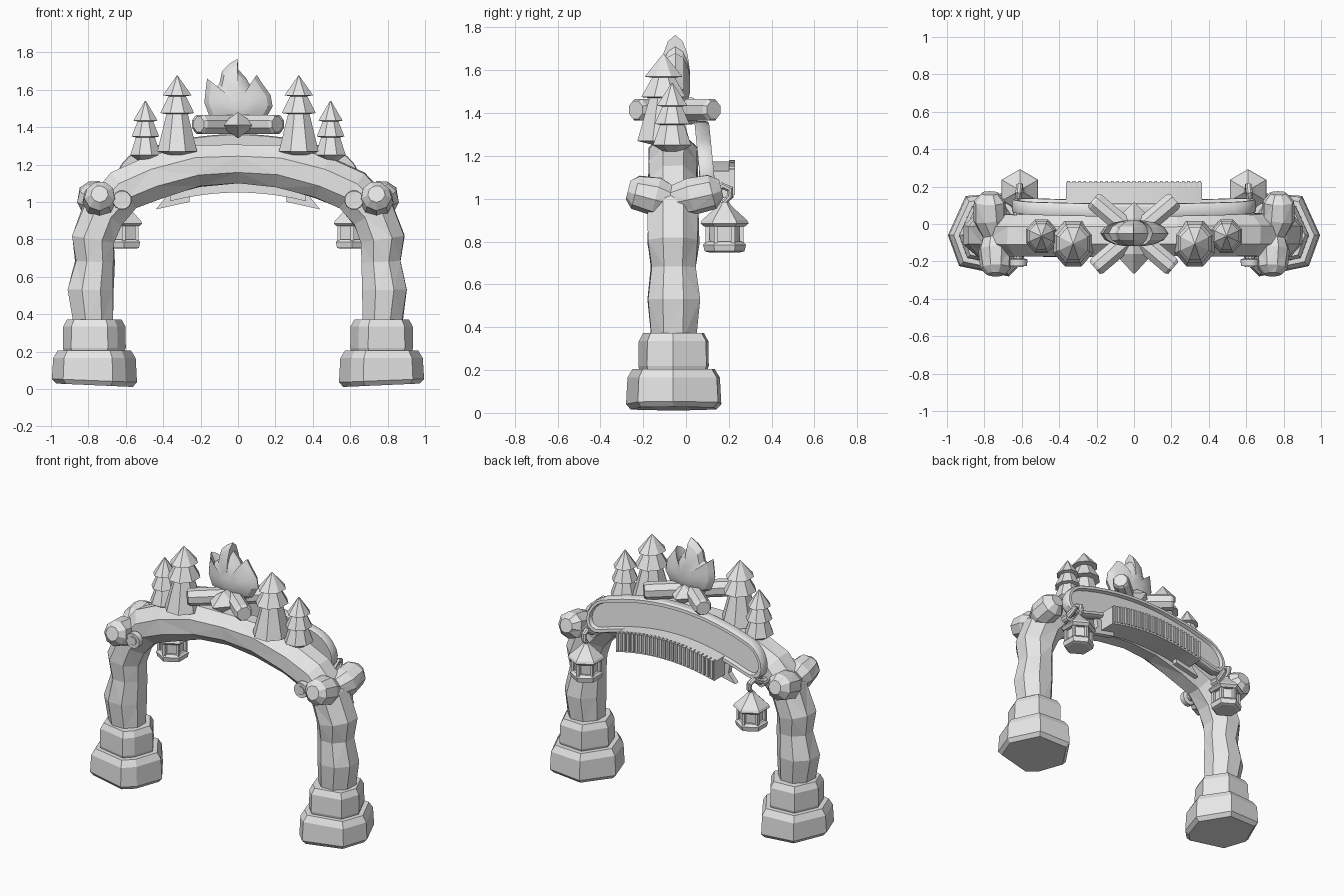
import bpy, bmesh, math, random
from mathutils import Vector

if "Cube" in bpy.data.objects:
    bpy.data.objects.remove(bpy.data.objects["Cube"])

random.seed(4)
stone = bpy.data.materials.new("plain_grey")
stone.diffuse_color = (0.8, 0.8, 0.8, 1)
stone.use_nodes = True
stone.node_tree.nodes["Principled BSDF"].inputs["Base Color"].default_value = stone.diffuse_color
CY = -0.06  # depth of the arch centreline


def loft(name, ring_sets, mirror=False, tri=False, smooth=None):
    """Skin one or more lists of equal-length rings, closed with end caps."""
    bm = bmesh.new()
    for rings in ring_sets:
        vs = [[bm.verts.new(p) for p in r] for r in rings]
        n = len(vs[0])
        for a, b in zip(vs, vs[1:]):
            for i in range(n):
                j = (i + 1) % n
                bm.faces.new((a[i], a[j], b[j], b[i]))
        bm.faces.new(vs[0][::-1])
        bm.faces.new(vs[-1])
    bmesh.ops.recalc_face_normals(bm, faces=bm.faces)
    if tri:
        bmesh.ops.triangulate(bm, faces=[f for f in bm.faces if len(f.verts) == 4])
    me = bpy.data.meshes.new(name)
    bm.to_mesh(me)
    bm.free()
    me.materials.append(stone)
    ob = bpy.data.objects.new(name, me)
    bpy.context.collection.objects.link(ob)
    if mirror:
        ob.modifiers.new("mirror", 'MIRROR').use_mirror_merge = False
    if smooth:
        bpy.context.view_layer.objects.active = ob
        ob.select_set(True)
        bpy.ops.object.shade_smooth_by_angle(angle=math.radians(smooth))
        ob.select_set(False)
    return ob


def lathe(cx, cy, profile, n=8, sy=1.0, off=0.5):
    """Rings about a vertical axis from (radius, z) pairs."""
    return [[(cx + r * math.cos((i + off) * math.tau / n),
              cy + sy * r * math.sin((i + off) * math.tau / n), z)
             for i in range(n)] for r, z in profile]


def tube(path, radii, n=8, side=None, jitter=0.0):
    """Rings around a 3D path."""
    path = [Vector(p) for p in path]
    out = []
    for k, p in enumerate(path):
        t = (path[min(k + 1, len(path) - 1)] - path[max(k - 1, 0)]).normalized()
        ref = Vector(side) if side else Vector((0, 0, 1))
        u = (ref - t * ref.dot(t)).normalized()
        v = t.cross(u)
        ring = []
        for i in range(n):
            a = (i + 0.5) * math.tau / n
            r = radii[k] * (1 + random.uniform(-jitter, jitter))
            ring.append(p + u * r * math.cos(a) + v * r * math.sin(a))
        out.append(ring)
    return out


def prism(pts, y0, y1):
    return [[(x, y, z) for x, z in pts] for y in (y0, y1)]


# Stepped foundation stones
foot = [(.995, -.06), (.9, .15), (.67, .165), (.54, -.03), (.6, -.21), (.67, -.28), (.935, -.225)]


def foot_rings(levels):
    return [[(.77 + (x - .77) * s, CY + (y - CY) * s, z + (x - .77) * tilt)
             for x, y in foot] for s, z, tilt in levels]


loft("lower_foundation", [foot_rings([(.9, .02, .04), (1, .045, .04), (.97, .165, 0), (.86, .205, 0)])], True)
loft("upper_foundation", [foot_rings([(.7, .19, 0), (.74, .22, 0), (.73, .335, 0), (.64, .372, 0)])], True)

# Faceted trunk arch, one half path reflected into the whole
half = [(.77, .35, .108), (.785, .53, .125), (.765, .68, .105), (.775, .8, .122), (.72, .94, .118),
        (.61, 1.06, .118), (.45, 1.13, .118), (.22, 1.19, .115), (0, 1.2, .108)]
full = half + [(-x, z, r) for x, z, r in half[-2::-1]]
loft("arch", [tube([(x, CY, z) for x, z, r in full], [r * 1.05 for x, z, r in full],
                   8, (0, 1, 0), .05)], tri=True)

# Branch stubs lying across the shoulders
stub = [(-.27, .045), (-.235, .08), (-.14, .092), (-.06, .075), (.03, .09), (.12, .085), (.165, .045)]
loft("shoulder_branch", [tube([(.75 + (.02 if y > CY else -.01), y, .99 + .25 * abs(y - CY)) for y, r in stub],
                              [r for y, r in stub], 9, None, .05)], True, True)

# Lantern pegs with collars and hooks
collar = tube([(.62, y, 1.01) for y in (-.22, -.225, -.19, -.185)], [.035, .05, .052, .04], 12)
peg = tube([(.62, -.23, 1.01), (.62, .1, 1.01)], [.028, .026], 10)
hook = tube([(.62, .06, 1.01), (.62, .12, 1.03), (.617, .17, 1.06), (.612, .205, 1.045),
             (.608, .205, 1.01), (.605, .18, .985), (.605, .18, .95)], [.022, .02, .018, .018, .016, .014, .014],
            8, (1, 0, 0))
loft("lantern_peg", [collar, peg, hook], True, smooth=35)

# Hanging lanterns
LX, LY = .61, .18
loft("lantern_roof", [lathe(LX, LY, [(.095, .87), (.113, .885), (.105, .9), (.05, .95), (.03, .97), (.02, .985)], 6)], True)
loft("lantern_glass", [lathe(LX, LY, [(.068, .78), (.072, .88)], 6)], True)
loft("lantern_posts", [lathe(LX + .08 * math.cos(a), LY + .08 * math.sin(a), [(.013, .78), (.013, .885)], 4)
                       for a in [(i + .5) * math.tau / 6 for i in range(6)]], True)
loft("lantern_base", [lathe(LX, LY, [(.075, .75), (.093, .755), (.1, .785), (.085, .8)], 6)], True)

# Layered fir trees
big = [(.003, 1.675), (.083, 1.57), (.05, 1.565), (.098, 1.475), (.062, 1.47), (.115, 1.27), (.04, 1.25)]
small = [(.003, 1.54), (.07, 1.435), (.045, 1.43), (.08, 1.35), (.055, 1.345), (.088, 1.25), (.04, 1.22)]
loft("large_tree", [lathe(.325, -.105, big, 8, 1.15)], True)
loft("small_tree", [lathe(.495, -.065, small, 8, 1.1)], True)

# Crossed campfire logs and the wedge-ended middle log
logs = []
for s in (-1, 1):
    a, b = Vector((-.21 * s, -.235, 1.415)), Vector((.22 * s, .13, 1.415))
    logs.append(tube([a, a.lerp(b, .03), a.lerp(b, .97), b], [.045, .055, .055, .045], 8))
loft("crossed_logs", logs)
loft("middle_log", [[(w * math.cos(i * math.pi / 2) * .1, y, 1.41 + w * math.sin(i * math.pi / 2) * .07)
                     for i in range(4)] for y, w in [(-.265, .05), (-.16, 1), (.03, .9), (.115, .05)]] and
     [[[(w * math.cos(i * math.pi / 2) * .1, y, 1.41 + w * math.sin(i * math.pi / 2) * .07)
        for i in range(4)] for y, w in [(-.265, .05), (-.16, 1), (.03, .9), (.115, .05)]]])

# Flame with puffed front and back
flame = [(-.175, 1.58), (-.165, 1.66), (-.135, 1.60), (-.1, 1.63), (-.085, 1.70), (-.045, 1.74), (-.002, 1.765),
         (0, 1.71), (.045, 1.66), (.075, 1.605), (.1, 1.68), (.125, 1.64), (.175, 1.57), (.185, 1.51),
         (.145, 1.44), (.065, 1.405), (-.055, 1.405), (-.15, 1.45), (-.18, 1.53)]
layers = [(.3, -.068), (.6, -.058), (.87, -.035), (1, 0), (.87, .035), (.6, .058), (.3, .068)]
loft("flame", [[[(x * s, -.05 + d, 1.53 + (z - 1.53) * s) for x, z in flame] for s, d in layers]], tri=True, smooth=30)


# Curved sign board with raised rim and sunken panel
def bent_oval(w, y, length=.54, n=14):
    pts = [(-length + 2 * length * i / n, w) for i in range(n + 1)]
    pts += [(length + w * math.sin(a), w * math.cos(a)) for a in [math.pi * i / 8 for i in range(1, 8)]]
    pts += [(-x, -v) for x, v in pts]
    out = []
    for x, v in pts:
        z = 1.25 - .32 * x * x + v
        out.append((x, y + (1.25 - z) * .1, z))
    return out


loft("sign_board", [[bent_oval(.108, .05), bent_oval(.113, .06), bent_oval(.113, .105), bent_oval(.105, .118),
                     bent_oval(.085, .118), bent_oval(.078, .095)]], smooth=30)


# Arched ledge under the sign, with fine slats along the face
def arc_strip(top, bottom, hw=.363, n=16):
    xs = [-hw + 2 * hw * i / n for i in range(n + 1)]
    return [(x, top - .35 * x * x) for x in xs] + [(x, bottom - .35 * x * x) for x in xs[::-1]]


loft("ledge", [prism(arc_strip(1.175, 1.05), .06, .222)])
slats = []
for i in range(25):
    x = -.35 + .7 * i / 24
    z = 1.18 - .35 * x * x
    slats.append(prism([(x - .007, z), (x + .007, z), (x + .007, z - .12), (x - .007, z - .12)], .2, .229))
loft("ledge_slats", slats)

# Swallow-tailed ribbon ends
loft("ribbon_tail", [prism([(.25, 1.08), (.26, 1.0), (.44, .96), (.39, 1.02), (.4, 1.08)], .075, .11)], True)
